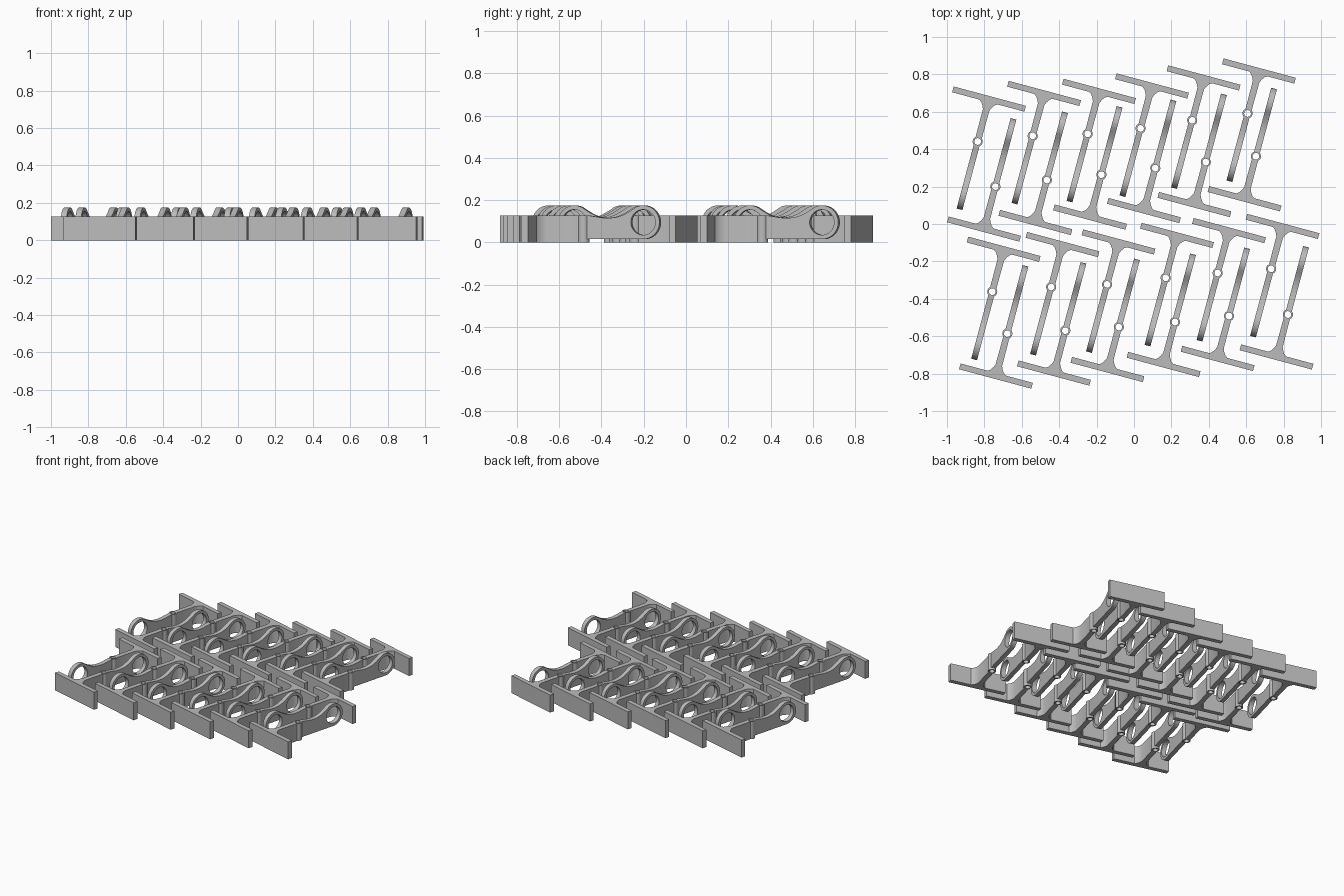
import bpy, bmesh, math
from mathutils import Matrix

if "Cube" in bpy.data.objects:
    bpy.data.objects.remove(bpy.data.objects["Cube"])

HEIGHT = 0.128      # height of the flat parts
THICK = 0.032       # plate thickness
TUBE = 0.235        # distance from foot plate to pin tube
EYE = (0.53, 0.095)  # centre of the end eye: distance along stem, height

grey = bpy.data.materials.new("grey")
grey.diffuse_color = (0.5, 0.5, 0.5, 1)
grey.use_nodes = True
grey.node_tree.nodes["Principled BSDF"].inputs["Base Color"].default_value = grey.diffuse_color


def arc(cx, cy, r, a0, a1, n):
    """Points on an arc, angles in degrees."""
    return [(cx + r * math.cos(math.radians(a0 + (a1 - a0) * i / n)),
             cy + r * math.sin(math.radians(a0 + (a1 - a0) * i / n)))
            for i in range(n + 1)]


def circle(cx, cy, r, n):
    return arc(cx, cy, r, 0, 360, n)[:-1]


def plate(bm, loops, depth, matrix):
    """Extrude closed outlines (later ones are holes) and add them to bm."""
    curve = bpy.data.curves.new("outline", 'CURVE')
    curve.dimensions = '2D'
    curve.fill_mode = 'BOTH'
    curve.extrude = depth / 2
    for pts in loops:
        s = curve.splines.new('POLY')
        s.points.add(len(pts) - 1)
        for p, (x, y) in zip(s.points, pts):
            p.co = (x, y, 0, 1)
        s.use_cyclic_u = True
    helper = bpy.data.objects.new("outline", curve)
    bpy.context.collection.objects.link(helper)
    bpy.context.view_layer.update()
    mesh = bpy.data.meshes.new_from_object(
        helper.evaluated_get(bpy.context.evaluated_depsgraph_get()))
    mesh.transform(matrix)
    bm.from_mesh(mesh)
    bpy.data.objects.remove(helper)
    bpy.data.curves.remove(curve)
    bpy.data.meshes.remove(mesh)


bm = bmesh.new()
upright = Matrix.Translation((0, 0, HEIGHT / 2))
h = THICK / 2

# foot plate with flared stem, running up to the pin tube
half = [(0.20, -h), (0.20, h), (0.050, h), (0.036, 0.026), (0.024, 0.045),
        (0.018, 0.060), (0.017, TUBE - 0.020)]
plate(bm, [half + [(-x, y) for x, y in reversed(half)]], HEIGHT, upright)

# vertical pin tube
plate(bm, [circle(0, TUBE, 0.027, 24), circle(0, TUBE, 0.018, 24)],
      HEIGHT, upright)

# neck and end eye, drawn along the stem and extruded across it
side = Matrix(((0, 0, 1, 0), (1, 0, 0, 0), (0, 1, 0, 0), (0, 0, 0, 1)))
neck = [(TUBE + 0.021, 0.015)] + arc(*EYE, 0.08, -90, 120, 28)
neck += [(0.470, 0.151), (0.450, 0.139), (0.430, 0.129), (0.410, 0.122),
         (0.385, 0.117), (0.355, 0.115), (0.325, 0.117), (0.290, 0.123),
         (TUBE + 0.021, HEIGHT)]
plate(bm, [neck, circle(*EYE, 0.06, 40)], THICK, side)

bmesh.ops.remove_doubles(bm, verts=bm.verts, dist=0.0002)
bmesh.ops.recalc_face_normals(bm, faces=bm.faces)
strut = bpy.data.meshes.new("strut")
bm.to_mesh(strut)
bm.free()
strut.materials.append(grey)
strut.shade_smooth()
strut.set_sharp_from_angle(angle=math.radians(30))

# foot plate centres of every row, with the row's heading
rows = {
    "upper_row_back": (165, [(-.775, .668), (-.481, .698), (-.187, .709),
                             (.096, .738), (.372, .781), (.668, .818)]),
    "upper_row_front": (-15, [(-.802, -.027), (-.527, .008), (-.235, .037),
                              (.053, .072), (.323, .104), (.591, .135)]),
    "lower_row_back": (165, [(-.697, -.135), (-.382, -.110), (-.083, -.096),
                             (.230, -.061), (.508, -.035), (.794, -.013)]),
    "lower_row_front": (-15, [(-.738, -.813), (-.428, -.797), (-.142, -.778),
                              (.158, -.751), (.447, -.719), (.762, -.711)]),
}
for name, (heading, spots) in rows.items():
    for i, (x, y) in enumerate(spots, 1):
        ob = bpy.data.objects.new(f"{name}_strut_{i}", strut)
        ob.location = (x, y, 0)
        ob.rotation_euler.z = math.radians(heading)
        bpy.context.collection.objects.link(ob)
